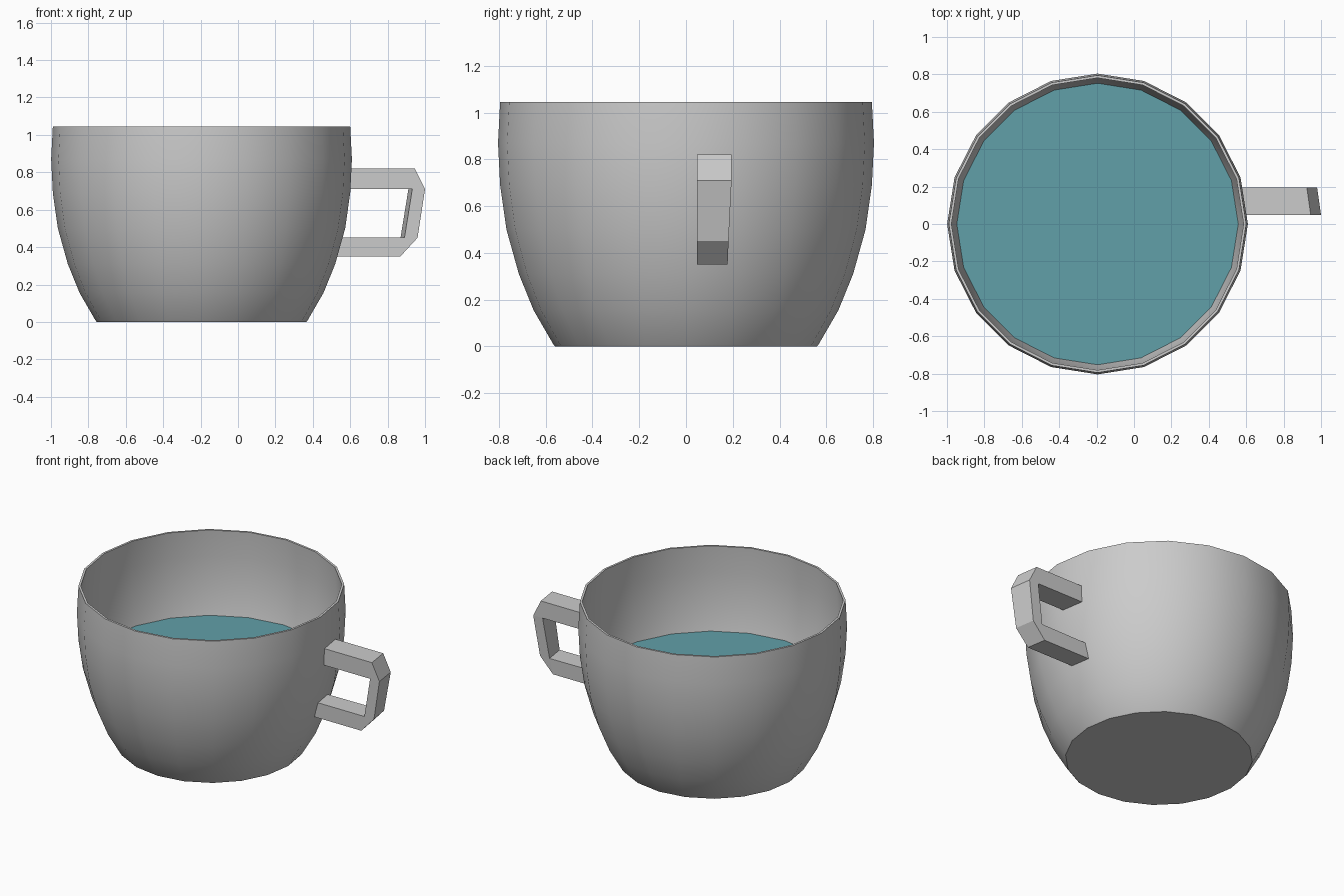
import bpy, bmesh, math

if "Cube" in bpy.data.objects:
    bpy.data.objects.remove(bpy.data.objects["Cube"])

SIDES = 20
CX = -0.195          # cup axis, off centre because of the handle


def finish(name, bm):
    bmesh.ops.recalc_face_normals(bm, faces=bm.faces)
    me = bpy.data.meshes.new(name)
    bm.to_mesh(me)
    bm.free()
    ob = bpy.data.objects.new(name, me)
    bpy.context.collection.objects.link(ob)
    return ob


def ring(bm, r, z):
    return [bm.verts.new((CX + r * math.cos(2 * math.pi * i / SIDES),
                          r * math.sin(2 * math.pi * i / SIDES), z))
            for i in range(SIDES)]


def bridge(bm, a, b):
    n = len(a)
    for i in range(n):
        j = (i + 1) % n
        bm.faces.new((a[i], a[j], b[j], b[i]))


# Cup: thin-walled body, outer profile up and inner profile back down
outer = [(0.560, 0.0), (0.567, 0.008), (0.652, 0.155), (0.715, 0.31),
         (0.768, 0.50), (0.795, 0.69), (0.804, 0.87), (0.795, 1.045)]
inner = [(r - 0.014, z) for r, z in reversed(outer[2:])] + [(0.56, 0.02)]
bm = bmesh.new()
rings = [ring(bm, r, z) for r, z in outer + inner]
for a, b in zip(rings, rings[1:]):
    bridge(bm, a, b)
bm.faces.new(rings[0])
bm.faces.new(rings[-1])
cup = finish("cup", bm)
bpy.context.view_layer.objects.active = cup
cup.select_set(True)
bpy.ops.object.shade_smooth_by_angle(angle=math.radians(35))

# Liquid surface inside the cup
bm = bmesh.new()
bm.faces.new(ring(bm, 0.757, 0.495))
liquid = finish("liquid", bm)
mat = bpy.data.materials.new("teal")
mat.diffuse_color = (0.12, 0.35, 0.395, 1)
mat.use_nodes = True
mat.node_tree.nodes["Principled BSDF"].inputs["Base Color"].default_value = mat.diffuse_color
liquid.data.materials.append(mat)

# Handle: four-corner sections along a C path, slightly skewed towards the back
# each entry: outer (x, z), inner (x, z), back edge y
path = [((0.590, 0.82), (0.590, 0.71), 0.195),
        ((0.945, 0.82), (0.932, 0.71), 0.195),
        ((1.000, 0.71), (0.932, 0.71), 0.195),
        ((0.960, 0.45), (0.890, 0.45), 0.182),
        ((0.868, 0.35), (0.890, 0.45), 0.178),
        ((0.525, 0.35), (0.550, 0.45), 0.178)]
SKEW, FRONT = 0.021, 0.047
bm = bmesh.new()
sections = []
for (ox, oz), (ix, iz), back in path:
    sections.append([bm.verts.new(c) for c in (
        (ox, FRONT, oz), (ix, FRONT, iz),
        (ix - SKEW, back, iz), (ox - SKEW, back, oz))])
for a, b in zip(sections, sections[1:]):
    bridge(bm, a, b)
bm.faces.new(sections[0])
bm.faces.new(sections[-1])
bmesh.ops.remove_doubles(bm, verts=bm.verts, dist=0.006)
finish("handle", bm)
